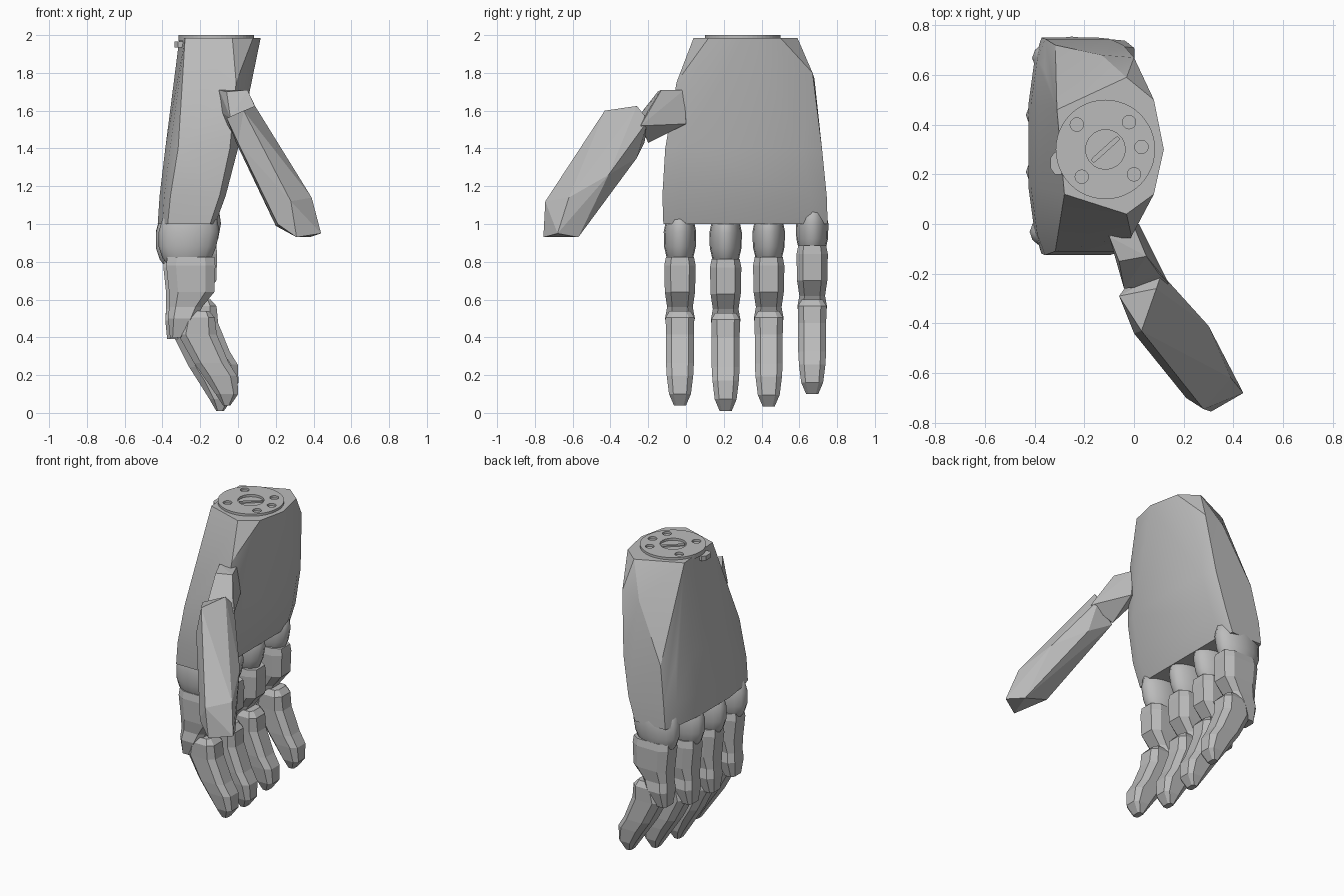
import bpy, bmesh, math
from mathutils import Vector

cube = bpy.data.objects.get("Cube")
if cube:
    bpy.data.objects.remove(cube, do_unlink=True)

GREY = (0.5, 0.5, 0.5, 1)
mat = bpy.data.materials.new("matte_grey")
mat.use_nodes = True
mat.diffuse_color = GREY
bsdf = mat.node_tree.nodes["Principled BSDF"]
bsdf.inputs["Base Color"].default_value = GREY
bsdf.inputs["Roughness"].default_value = 0.7


def finish(name, bm, smooth=None):
    bmesh.ops.recalc_face_normals(bm, faces=bm.faces)
    mesh = bpy.data.meshes.new(name)
    bm.to_mesh(mesh)
    bm.free()
    obj = bpy.data.objects.new(name, mesh)
    bpy.context.collection.objects.link(obj)
    mesh.materials.append(mat)
    if smooth:
        bpy.ops.object.select_all(action='DESELECT')
        obj.select_set(True)
        bpy.context.view_layer.objects.active = obj
        bpy.ops.object.shade_smooth_by_angle(angle=math.radians(smooth))
    return obj


def hull(name, points, smooth=None):
    bm = bmesh.new()
    for p in points:
        bm.verts.new(p)
    bmesh.ops.convex_hull(bm, input=bm.verts)
    loose = [v for v in bm.verts if not v.link_faces]
    bmesh.ops.delete(bm, geom=loose, context='VERTS')
    bmesh.ops.dissolve_limit(bm, angle_limit=0.02, verts=bm.verts, edges=bm.edges)
    return finish(name, bm, smooth)


def ring(z, back, front, y0, y1, cut=0.25, sides=8):
    """Chamfered rectangle (8 sides) or ellipse at height z."""
    cx, cy, hx, hy = (back + front) / 2, (y0 + y1) / 2, (front - back) / 2, (y1 - y0) / 2
    if sides == 8:
        k = 1 - 2 * cut
        unit = [(1, -k), (1, k), (k, 1), (-k, 1), (-1, k), (-1, -k), (-k, -1), (k, -1)]
    else:
        unit = [(math.cos(math.tau * i / sides), math.sin(math.tau * i / sides)) for i in range(sides)]
    return [Vector((cx + hx * a, cy + hy * b, z)) for a, b in unit]


def loft(name, rings, smooth=None):
    bm = bmesh.new()
    loops = [[bm.verts.new(p) for p in r] for r in rings]
    for a, b in zip(loops, loops[1:]):
        n = len(a)
        for i in range(n):
            j = (i + 1) % n
            bm.faces.new((a[i], a[j], b[j], b[i]))
    bm.faces.new(loops[0])
    bm.faces.new(loops[-1])
    return finish(name, bm, smooth)


def cylinder(name, x, y, z0, z1, radius, sides=32):
    return loft(name, [ring(z, x - radius, x + radius, y - radius, y + radius, sides=sides) for z in (z0, z1)])


# Palm: irregular wrist polygon widening to a bowed back and the knuckle line
wrist = [(-.31, .46), (-.03, .59), (.08, .5), (.12, .3), (.08, .12), (-.03, .04), (-.28, .12)]
palm = [(x, y, 1.985) for x, y in wrist]
palm += [(-.13, .68, 1.77), (0, .67, 1.8), (-.01, -.05, 1.75)]
for z, back, front, y0, y1, cut in [(1.4, -.36, 0, -.11, .72, .12),
                                    (1.15, -.39, -.065, -.125, .745, .1),
                                    (1.0, -.4, -.12, -.12, .75, .1)]:
    palm += ring(z, back, front, y0, y1, cut)
    palm += [(back - .025, y, z) for y in (.15, .48)]
hull("palm", palm, 20)

# Wrist mount: disc with bolt holes, central bore and a screw slot
CX, CY = -.115, .3
disc = cylinder("wrist_disc", CX, CY, 1.97, 2.0, .2, 48)
holes = [(CX, CY, .08)] + [(x, y, .027) for x, y in
                           [(-.23, .4), (-.02, .41), (-.21, .19), (0, .2), (.03, .31)]]
for x, y, r in holes:
    cutter = cylinder("hole_cutter", x, y, 1.9, 2.1, r, 20)
    cutter.hide_render = True
    cutter.hide_set(True)
    mod = disc.modifiers.new("hole", 'BOOLEAN')
    mod.operation, mod.solver, mod.object = 'DIFFERENCE', 'EXACT', cutter
slot = loft("center_slot", [ring(z, -.072, .072, -.01, .01, .1) for z in (1.98, 1.993)])
slot.location = (CX, CY, 0)
slot.rotation_euler.z = math.radians(42)
loft("wrist_tab", [ring(z, -.335, -.27, .2, .29) for z in (1.935, 1.965)])

# Fingers: (name, centre y, forward shift, extra tip curl, lift, tip height)
fingers = [("index", -.032, 0, .03, 0, .04), ("middle", .21, -.015, .01, -.01, .01),
           ("ring", .438, -.015, .015, 0, .035), ("little", .668, .01, .02, .06, .1)]
knuckle = [(1.08, -.34, -.17, .05), (1.03, -.4, -.11, .072), (.96, -.42, -.1, .086),
           (.88, -.42, -.115, .084), (.82, -.4, -.14, .07), (.78, -.37, -.18, .05)]
proximal = [(.825, -.375, -.125, .074), (.78, -.38, -.12, .083), (.64, -.365, -.125, .08),
            (.56, -.365, -.19, .068), (.5, -.37, -.22, .079), (.4, -.36, -.29, .055)]
# Distal heights are fractions between the joint and the tip
distal = [(1, -.23, -.155, .055), (.93, -.295, -.125, .076), (.75, -.325, -.12, .074), (.45, -.25, -.065, .074),
          (.31, -.205, -.025, .07), (.12, -.145, -.025, .058), (0, -.11, -.07, .032)]
for name, cy, dx, curl, lift, tip in fingers:
    def segment(part, rows, height, bend=0, **kw):
        sides = kw.pop("sides", 8)
        shifts = [dx + bend * (1 - row[0]) for row in rows]
        loft(f"{name}_{part}", [ring(height(z), b + s, f + s, cy - w, cy + w, .2, sides)
                                for (z, b, f, w), s in zip(rows, shifts)], **kw)
    segment("knuckle", knuckle, lambda z: z + lift * .7, sides=16, smooth=50)
    segment("proximal", proximal, lambda z: z + lift)
    segment("distal", distal, lambda t: tip + (.54 + lift - tip) * t, bend=curl)

# Thumb: faceted base block and long faceted tip
hull("thumb_base", [(-.1, -.05, 1.71), (0, -.01, 1.71), (.05, -.13, 1.71), (-.06, -.15, 1.7),
                    (.02, 0, 1.53), (.1, -.2, 1.6), (.14, -.24, 1.52), (0, -.2, 1.43),
                    (-.04, -.26, 1.56), (-.1, 0, 1.6)])
hull("thumb", [(-.06, -.29, 1.56), (.09, -.26, 1.625), (.11, -.2, 1.55), (.03, -.43, 1.6),
               (-.01, -.22, 1.43), (.14, -.26, 1.35), (0, -.44, 1.43), (.3, -.41, 1.26),
               (.39, -.62, 1.14), (.44, -.68, .95), (.38, -.57, .93), (.31, -.755, .93),
               (.21, -.7, 1.0), (.28, -.745, 1.12), (.2, -.58, .99)])
